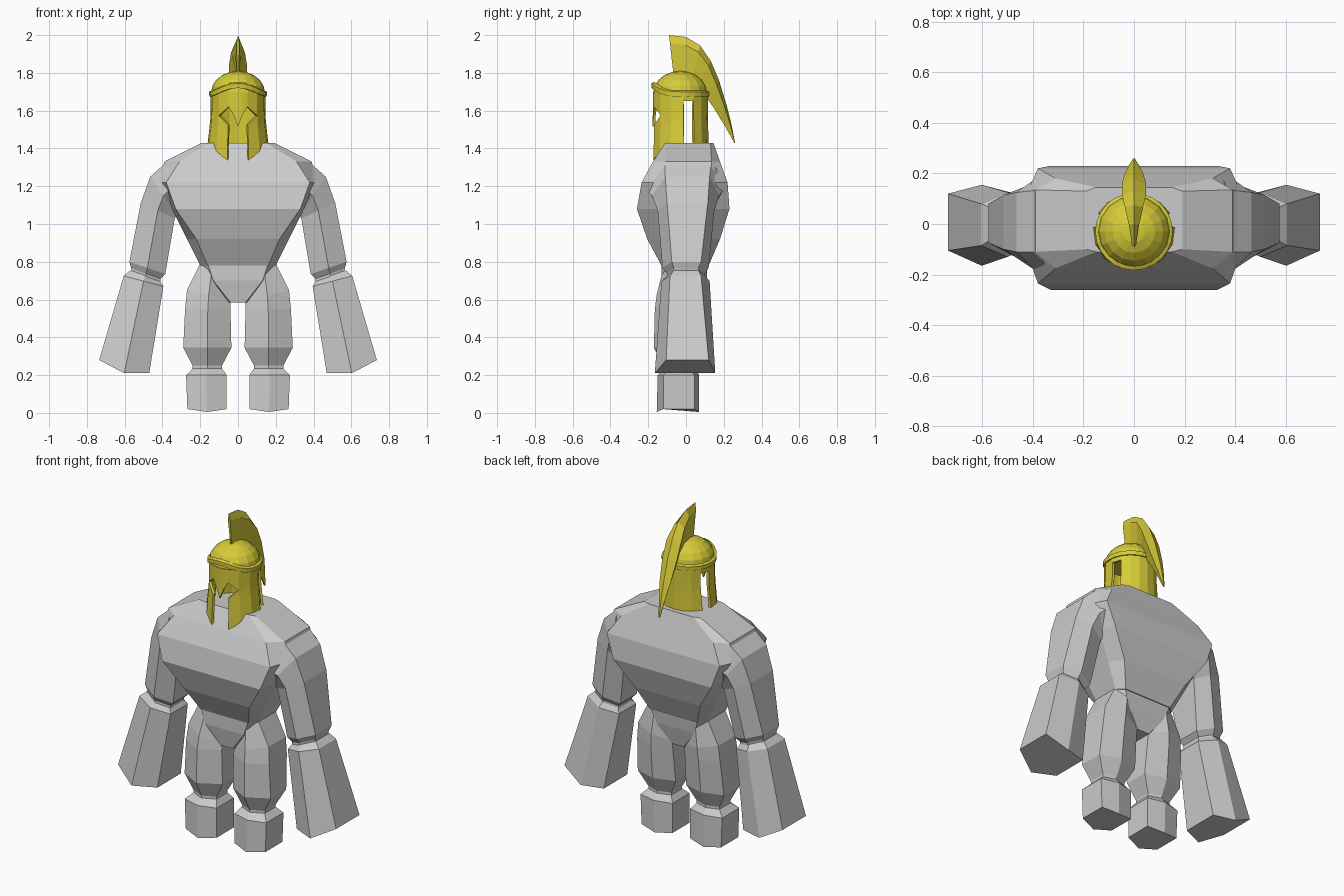
import bpy, bmesh, math


def material(name, rgb):
    m = bpy.data.materials.new(name)
    m.diffuse_color = (*rgb, 1)
    return m


stone = material("grey stone", (0.6, 0.6, 0.6))
gold = material("yellow gold", (0.68, 0.6, 0.04))


def make(name, verts, faces, mat, mirror=False, thickness=0, fix=True):
    bm = bmesh.new()
    vs = [bm.verts.new(v) for v in verts]
    for f in faces:
        bm.faces.new([vs[i] for i in f])
    bmesh.ops.remove_doubles(bm, verts=bm.verts, dist=0.0005)
    if fix:
        bmesh.ops.recalc_face_normals(bm, faces=bm.faces)
    me = bpy.data.meshes.new(name)
    bm.to_mesh(me)
    bm.free()
    ob = bpy.data.objects.new(name, me)
    bpy.context.collection.objects.link(ob)
    me.materials.append(mat)
    if mirror:
        ob.modifiers.new("mirror", 'MIRROR')
    if thickness:
        s = ob.modifiers.new("thickness", 'SOLIDIFY')
        s.thickness = thickness
        s.offset = -1
    return ob


def loft(name, rings, mat, mirror=False):
    n = len(rings[0])
    faces = [list(range(n)), [len(rings) * n - 1 - i for i in range(n)]]
    for r in range(len(rings) - 1):
        for i in range(n):
            j = (i + 1) % n
            faces.append([r * n + i, r * n + j, r * n + n + j, r * n + n + i])
    return make(name, [p for r in rings for p in r], faces, mat, mirror)


def hexring(ox, oz, ix, iz, yf, yb, sf, sb, drop=0):
    """Six-sided limb section: outer side, inner side, ridges front and back."""
    mx, mz = (ox + ix) / 2, (oz + iz) / 2 - drop
    return [(ox, sf, oz), (ox, sb, oz), (mx, yb, mz),
            (ix, sb, iz), (ix, sf, iz), (mx, yf, mz)]


def octring(z, a, w, yf, yb, sf, sb):
    return [(-a, yf, z), (a, yf, z), (w, sf, z), (w, sb, z),
            (a, yb, z), (-a, yb, z), (-w, sb, z), (-w, sf, z)]


# Torso and pelvis
loft("torso", [octring(*r) for r in [
    (0.78, 0.16, 0.20, -0.13, 0.12, -0.09, 0.08),
    (0.92, 0.22, 0.27, -0.205, 0.18, -0.11, 0.10),
    (1.08, 0.33, 0.35, -0.26, 0.23, -0.12, 0.12),
    (1.22, 0.38, 0.42, -0.235, 0.22, -0.12, 0.13),
    (1.33, 0.31, 0.39, -0.175, 0.18, -0.11, 0.135),
    (1.43, 0.15, 0.19, -0.11, 0.145, -0.10, 0.13)]], stone)
loft("pelvis", [octring(*r) for r in [
    (0.585, 0.04, 0.06, -0.11, 0.08, -0.08, 0.06),
    (0.70, 0.13, 0.16, -0.13, 0.105, -0.08, 0.07),
    (0.79, 0.16, 0.20, -0.13, 0.115, -0.09, 0.08)]], stone)

# Upper arms, running from inside the shoulder to the wrist
loft("upper_arm", [hexring(*r) for r in [
    (0.37, 1.335, 0.30, 1.08, -0.235, 0.22, -0.11, 0.135),
    (0.465, 1.25, 0.325, 1.05, -0.18, 0.175, -0.11, 0.125),
    (0.515, 1.11, 0.335, 1.03, -0.15, 0.15, -0.10, 0.115),
    (0.575, 0.80, 0.385, 0.735, -0.125, 0.12, -0.075, 0.08),
    (0.565, 0.765, 0.41, 0.71, -0.10, 0.10, -0.065, 0.065),
    (0.56, 0.74, 0.41, 0.69, -0.10, 0.10, -0.065, 0.065)]], stone, True)
# Heavy forearms
loft("forearm", [hexring(*r) for r in [
    (0.57, 0.755, 0.415, 0.70, -0.10, 0.10, -0.065, 0.065),
    (0.605, 0.725, 0.395, 0.67, -0.13, 0.125, -0.085, 0.08),
    (0.735, 0.28, 0.47, 0.21, -0.165, 0.155, -0.105, 0.12, 0.035)]], stone, True)

# Legs with pinched ankles and boots
loft("leg", [hexring(*r) for r in [
    (0.20, 0.79, 0.08, 0.70, -0.125, 0.11, -0.09, 0.075),
    (0.27, 0.65, 0.04, 0.60, -0.155, 0.115, -0.09, 0.075),
    (0.28, 0.55, 0.04, 0.55, -0.165, 0.11, -0.10, 0.07),
    (0.29, 0.345, 0.035, 0.345, -0.17, 0.09, -0.10, 0.05),
    (0.24, 0.25, 0.085, 0.25, -0.12, 0.045, -0.085, 0.02),
    (0.24, 0.235, 0.085, 0.235, -0.12, 0.045, -0.085, 0.02),
    (0.275, 0.20, 0.06, 0.20, -0.15, 0.07, -0.12, 0.045),
    (0.268, 0.02, 0.06, 0.02, -0.155, 0.068, -0.12, 0.045, 0.015)]], stone, True)

# Helmet shell: a half cylinder mapped by angle from the front, then mirrored
CY = -0.03


def wrap(deg, z, r=0.146):
    flare = max(0, (1.56 - z) / 0.15)
    a = math.radians(deg)
    rx = r + 0.018 * min(flare, 1.1)
    return (rx * math.sin(a), CY - (r + 0.004 * flare) * math.cos(a), z)


verts, faces = [], []


def panel(columns):
    """Strip of quads between (angle, low, high) columns."""
    for c, d in zip(columns, columns[1:]):
        for k in range(3):
            b = len(verts)
            for (deg, lo, hi), t in ((c, k), (d, k), (d, k + 1), (c, k + 1)):
                verts.append(wrap(deg, lo + (hi - lo) * t / 3))
            faces.append([b, b + 1, b + 2, b + 3])


TOP = 1.70
panel([(0, 1.515, TOP), (9, 1.575, TOP), (20, 1.62, TOP), (44, 1.575, TOP),
       (70, 1.60, TOP), (97, 1.65, TOP), (119, 1.65, TOP), (140, 1.60, TOP),
       (160, 1.58, TOP), (180, 1.58, TOP)])                      # brow and nose guard
panel([(20, 1.34, 1.525), (44, 1.38, 1.575), (70, 1.405, 1.60), (97, 1.42, 1.65)])
panel([(119, 1.41, 1.65), (140, 1.405, 1.60), (160, 1.40, 1.58), (180, 1.40, 1.58)])
make("helmet_shell", verts, faces, gold, True, 0.014, False)

# Raised rim, peaked over the brow
SEG = 24


def rim_ring(i):
    a = 2 * math.pi * i / SEG
    lift = 0.045 * max(0, math.cos(a)) ** 3
    return [((r * math.sin(a)), CY - r * math.cos(a), z + lift)
            for r, z in ((0.138, 1.675), (0.152, 1.675), (0.153, 1.70), (0.136, 1.708))]


pts = [p for i in range(SEG) for p in rim_ring(i)]
make("helmet_rim", pts, [[i * 4 + k, i * 4 + (k + 1) % 4,
     (i + 1) % SEG * 4 + (k + 1) % 4, (i + 1) % SEG * 4 + k]
     for i in range(SEG) for k in range(4)], gold)

# Dome
dome = []
for e in (0, 18, 36, 54, 72, 88):
    r, z = 0.143 * math.cos(math.radians(e)), 1.695 + 0.115 * math.sin(math.radians(e))
    dome.append([(r * math.sin(2 * math.pi * i / 16), CY - r * math.cos(2 * math.pi * i / 16), z)
                 for i in range(16)])
loft("helmet_dome", dome, gold)

# Crest: wedge section, wide along the outer edge: outer y,z, inner y,z, half width
crest = []
for oy, oz, iy, iz, w in [
        (-0.09, 2.0, -0.065, 1.78, 0.008), (0.0, 1.99, -0.02, 1.78, 0.02),
        (0.075, 1.945, 0.03, 1.77, 0.036), (0.13, 1.865, 0.07, 1.74, 0.048),
        (0.175, 1.76, 0.095, 1.69, 0.048), (0.215, 1.63, 0.15, 1.61, 0.036),
        (0.24, 1.53, 0.205, 1.52, 0.02), (0.26, 1.43, 0.255, 1.43, 0.003)]:
    sy, sz = oy + (iy - oy) * 0.2, oz + (iz - oz) * 0.2
    crest.append([(0, oy, oz), (w, sy, sz), (0.004, iy, iz), (-0.004, iy, iz), (-w, sy, sz)])
loft("helmet_crest", crest, gold)
